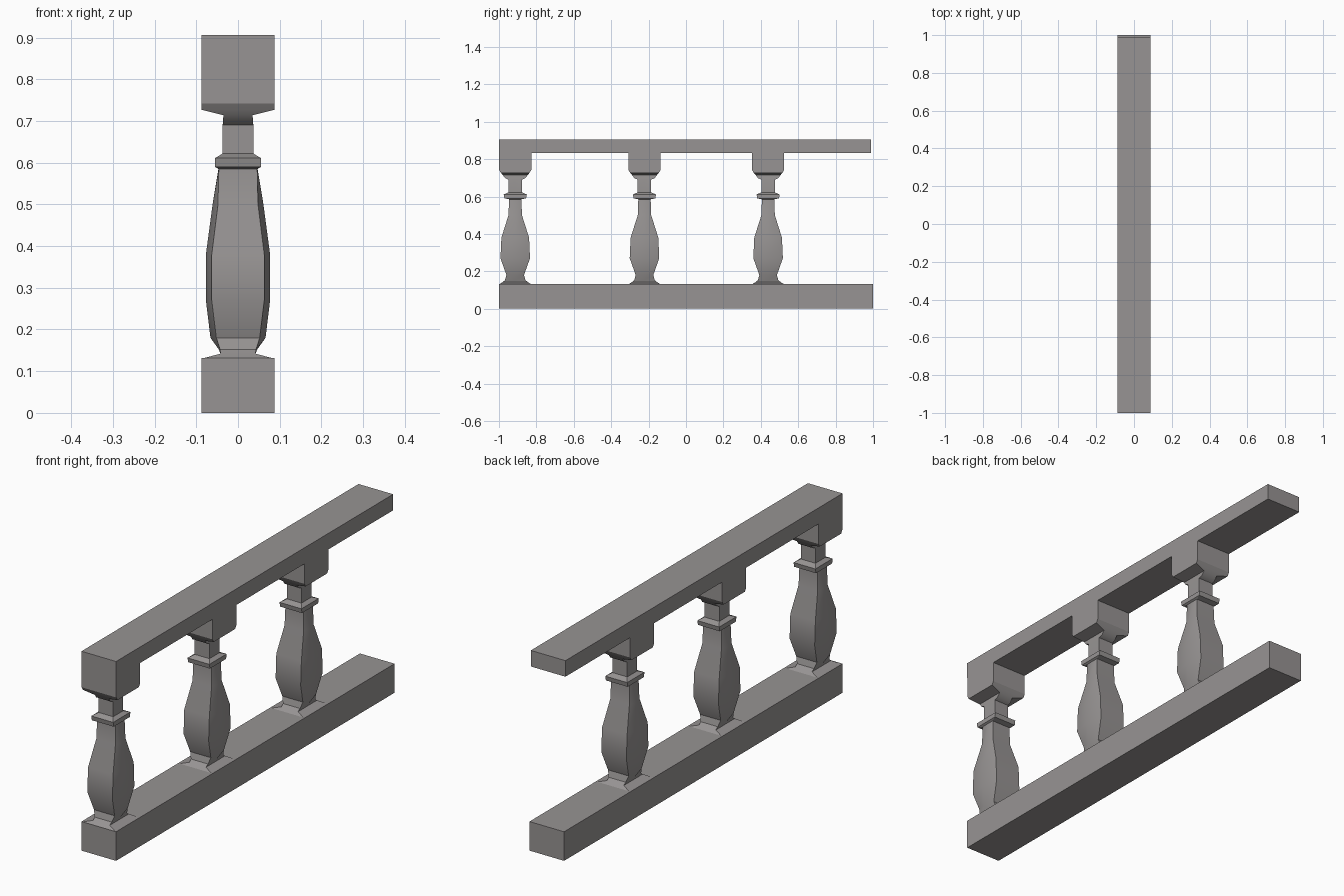
import bpy, bmesh, math

if "Cube" in bpy.data.objects:
    bpy.data.objects.remove(bpy.data.objects["Cube"])

stone = bpy.data.materials.new("warm grey stone")
stone.diffuse_color = (0.31, 0.295, 0.292, 1)
stone.use_nodes = True
stone.node_tree.nodes["Principled BSDF"].inputs["Base Color"].default_value = stone.diffuse_color

W = 0.087  # half width of the rails


def finish(name, bm, smooth=False):
    bmesh.ops.recalc_face_normals(bm, faces=bm.faces)
    me = bpy.data.meshes.new(name)
    bm.to_mesh(me)
    bm.free()
    me.materials.append(stone)
    ob = bpy.data.objects.new(name, me)
    bpy.context.collection.objects.link(ob)
    if smooth:
        bpy.ops.object.select_all(action='DESELECT')
        ob.select_set(True)
        bpy.context.view_layer.objects.active = ob
        bpy.ops.object.shade_smooth_by_angle(angle=math.radians(30))
    return ob


def loft(name, rings):
    bm = bmesh.new()
    loops = [[bm.verts.new(p) for p in r] for r in rings]
    n = len(loops[0])
    for a, b in zip(loops, loops[1:]):
        for i in range(n):
            j = (i + 1) % n
            bm.faces.new((a[i], a[j], b[j], b[i]))
    bm.faces.new(loops[0][::-1])
    bm.faces.new(loops[-1])
    return finish(name, bm, True)


def rail(name, y0, y1, z0, z1):
    bm = bmesh.new()
    bmesh.ops.create_cube(bm, size=1)
    for v in bm.verts:
        v.co = (v.co.x * 2 * W, y1 if v.co.y > 0 else y0, z1 if v.co.z > 0 else z0)
    return finish(name, bm)


# rails
rail("bottom_rail", -1, 1, 0, 0.132)
rail("top_rail", -1, 0.99, 0.833, 0.906)

# baluster sections: height, half width at corners, half width mid-side, half depth
PROFILE = [
    (0.130, W, W, 0.087),
    (0.142, 0.042, 0.042, 0.068),
    (0.152, 0.043, 0.046, 0.055),
    (0.180, 0.052, 0.066, 0.047),
    (0.270, 0.063, 0.077, 0.079),
    (0.380, 0.063, 0.077, 0.074),
    (0.500, 0.048, 0.061, 0.036),
    (0.585, 0.046, 0.047, 0.033),
    (0.590, 0.055, 0.055, 0.058),
    (0.611, 0.055, 0.055, 0.062),
    (0.622, 0.037, 0.037, 0.036),
    (0.690, 0.037, 0.037, 0.036),
    (0.698, 0.036, 0.036, 0.054),
    (0.714, 0.035, 0.035, 0.066),
    (0.727, W, W, 0.077),
    (0.742, W, W, 0.086),
    (0.834, W, W, 0.086),
]

# balusters with their capital blocks
for k, yc in enumerate((-0.913, -0.222, 0.439)):
    rings = [[(-c, yc - d, z), (c, yc - d, z), (m, yc, z),
              (c, yc + d, z), (-c, yc + d, z), (-m, yc, z)]
             for z, c, m, d in PROFILE]
    loft(f"baluster_{k + 1}", rings)
